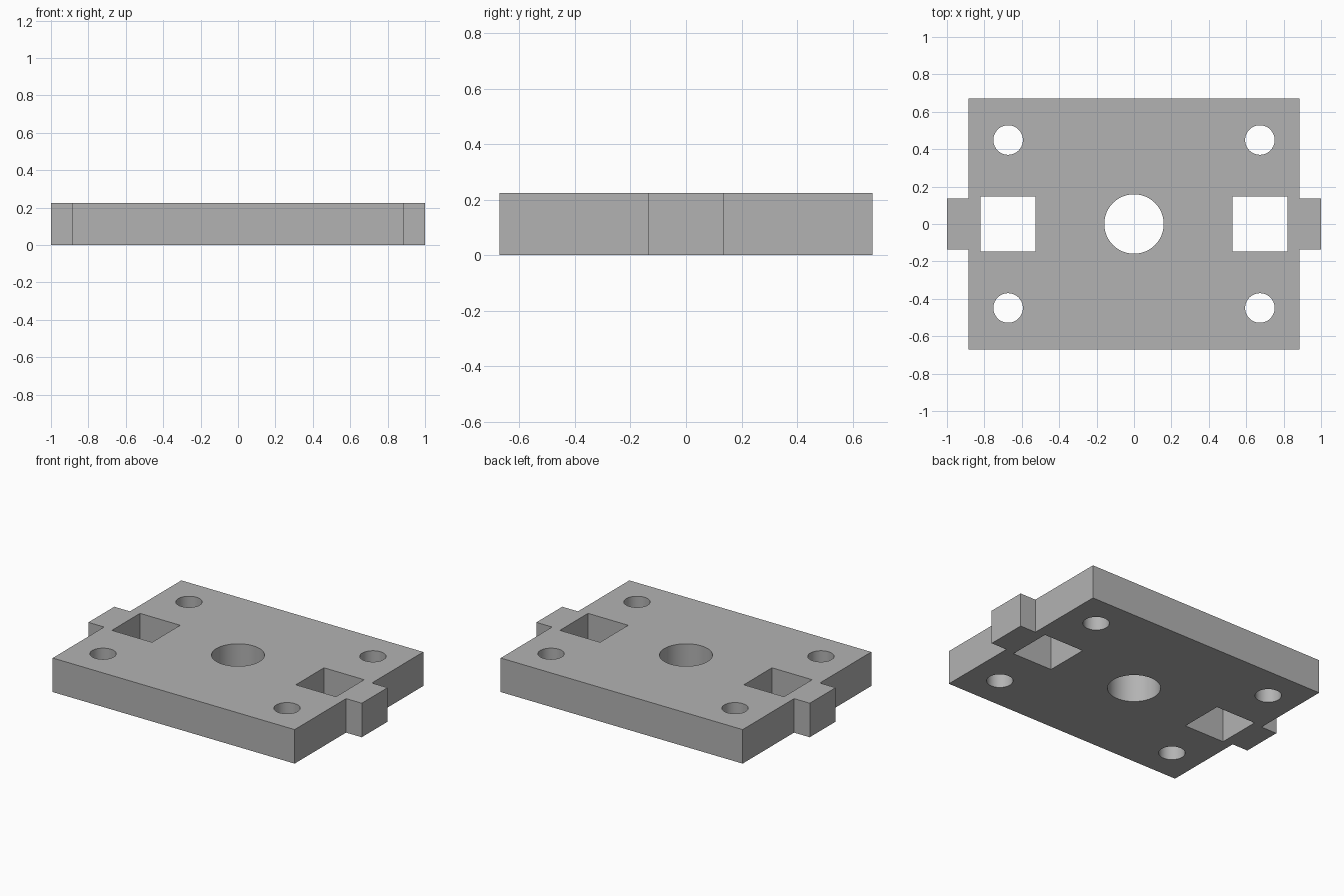
import bpy, bmesh, math

cube = bpy.data.objects.get("Cube")
if cube:
    bpy.data.objects.remove(cube, do_unlink=True)

HALF_X, HALF_Y, HEIGHT = 0.885, 0.672, 0.225
TAB_X, TAB_Y = 1.0, 0.135

grey = bpy.data.materials.new("plain_grey")
grey.use_nodes = True
colour = (0.45, 0.45, 0.45, 1)
grey.diffuse_color = colour
grey.node_tree.nodes["Principled BSDF"].inputs["Base Color"].default_value = colour

profile = bpy.data.curves.new("plate_profile", "CURVE")
profile.dimensions = "2D"
profile.fill_mode = "BOTH"
profile.extrude = HEIGHT / 2


def loop(points):
    spline = profile.splines.new("POLY")
    spline.points.add(len(points) - 1)
    for point, (x, y) in zip(spline.points, points):
        point.co = (x, y, 0, 1)
    spline.use_cyclic_u = True


def circle(x, y, radius, sides=64):
    angles = [math.tau * i / sides for i in range(sides)]
    loop([(x + radius * math.cos(a), y + radius * math.sin(a)) for a in angles])


# Outline with a tab at each end
side = [(HALF_X, -HALF_Y), (HALF_X, -TAB_Y), (TAB_X, -TAB_Y),
        (TAB_X, TAB_Y), (HALF_X, TAB_Y), (HALF_X, HALF_Y)]
loop(side + [(-x, -y) for x, y in side])

# Centre bore, corner bolt holes and square slots
circle(0, 0, 0.159)
for sx in (-1, 1):
    for sy in (-1, 1):
        circle(sx * 0.673, sy * 0.449, 0.079)
    inner, outer, half = sx * 0.526, sx * 0.82, 0.147
    loop([(inner, -half), (outer, -half), (outer, half), (inner, half)])

# Turn the filled profile into a solid plate
plate = bpy.data.objects.new("mounting_plate", profile)
bpy.context.collection.objects.link(plate)
plate.location.z = HEIGHT / 2
bpy.ops.object.select_all(action="DESELECT")
plate.select_set(True)
bpy.context.view_layer.objects.active = plate
bpy.ops.object.convert(target="MESH")
plate = bpy.context.object

mesh = plate.data
bm = bmesh.new()
bm.from_mesh(mesh)
bmesh.ops.remove_doubles(bm, verts=bm.verts, dist=0.0005)
bmesh.ops.recalc_face_normals(bm, faces=bm.faces)
bm.to_mesh(mesh)
bm.free()
mesh.materials.clear()
mesh.materials.append(grey)
bpy.ops.object.shade_smooth_by_angle(angle=math.radians(30))
